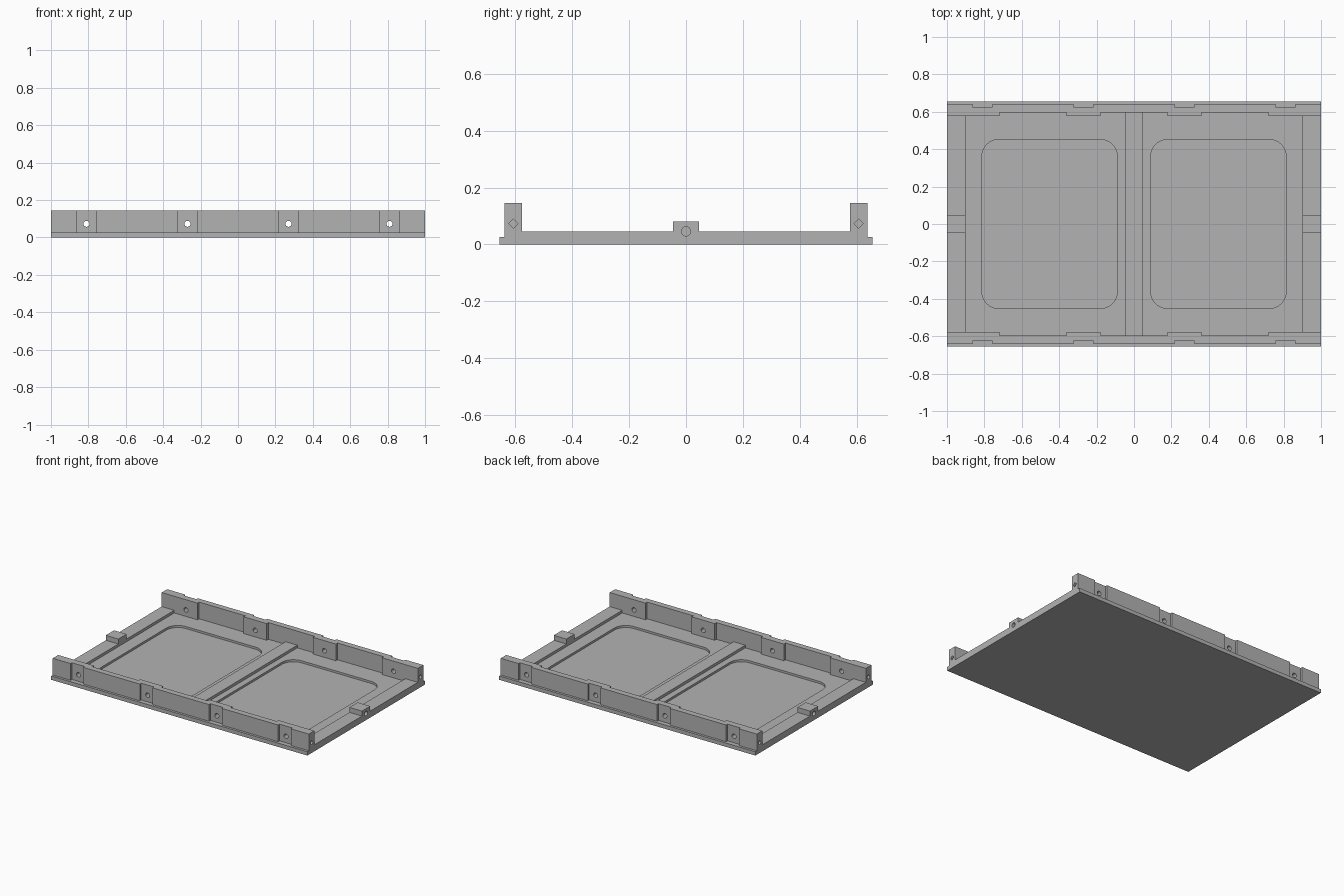
import bpy, bmesh, math
from mathutils import Matrix

if "Cube" in bpy.data.objects:
    bpy.data.objects.remove(bpy.data.objects["Cube"])

grey = bpy.data.materials.new("plain grey")
grey.diffuse_color = (0.45, 0.45, 0.45, 1)
grey.use_nodes = True
grey.node_tree.nodes["Principled BSDF"].inputs["Base Color"].default_value = grey.diffuse_color

FLOOR, LEDGE, TAB, WALL = 0.027, 0.046, 0.081, 0.145
HOLE_XS = (-0.81, -0.27, 0.27, 0.81)


def prism(name, outline, lo, hi, axis="Z"):
    """Extrude a 2D outline along Z (xy outline) or X (yz outline)."""
    bm = bmesh.new()
    if axis == "Z":
        verts = [bm.verts.new((a, b, lo)) for a, b in outline]
        step = (0, 0, hi - lo)
    else:
        verts = [bm.verts.new((lo, a, b)) for a, b in outline]
        step = (hi - lo, 0, 0)
    face = bm.faces.new(verts)
    new = bmesh.ops.extrude_face_region(bm, geom=[face])["geom"]
    bmesh.ops.translate(bm, vec=step, verts=[v for v in new if isinstance(v, bmesh.types.BMVert)])
    bmesh.ops.recalc_face_normals(bm, faces=bm.faces)
    return finish(name, bm)


def finish(name, bm):
    mesh = bpy.data.meshes.new(name)
    bm.to_mesh(mesh)
    bm.free()
    mesh.materials.append(grey)
    obj = bpy.data.objects.new(name, mesh)
    bpy.context.collection.objects.link(obj)
    return obj


def box(name, x0, x1, y0, y1, z0, z1):
    return prism(name, [(x0, y0), (x1, y0), (x1, y1), (x0, y1)], z0, z1)


def rod(name, center, axis, length, radius, sides):
    """Round or diamond cutter lying along X or Y."""
    bm = bmesh.new()
    bmesh.ops.create_cone(bm, cap_ends=True, segments=sides, radius1=radius, radius2=radius, depth=length)
    turn = Matrix.Rotation(math.pi / 2, 4, "Y" if axis == "X" else "X")
    bmesh.ops.transform(bm, matrix=Matrix.Translation(center) @ turn, verts=bm.verts)
    return finish(name, bm)


def cut(obj, cutter):
    """Subtract the cutter, then drop it."""
    mod = obj.modifiers.new("cut", "BOOLEAN")
    mod.operation, mod.solver, mod.object = "DIFFERENCE", "EXACT", cutter
    bpy.context.view_layer.objects.active = obj
    bpy.ops.object.modifier_apply(modifier=mod.name)
    bpy.data.objects.remove(cutter)


def rounded_rect(x0, x1, y0, y1, r, n=8):
    points = []
    corners = ((x1 - r, y1 - r), (x0 + r, y1 - r), (x0 + r, y0 + r), (x1 - r, y0 + r))
    for q, (cx, cy) in enumerate(corners):
        for i in range(n + 1):
            a = (q + i / n) * math.pi / 2
            points.append((cx + r * math.cos(a), cy + r * math.sin(a)))
    return points


# Base plate with two shallow rounded wells
base = box("base_plate", -1, 1, -0.655, 0.655, 0, FLOOR)
for x0, x1 in ((-0.813, -0.09), (0.09, 0.813)):
    cut(base, prism("well_cutter", rounded_rect(x0, x1, -0.452, 0.452, 0.09), 0.012, 0.1))

# Middle rib
box("middle_rib", -0.046, 0.046, -0.596, 0.596, FLOOR, LEDGE)

# End ledges, each with a drilled tab
ledge = [(-0.578, FLOOR), (0.578, FLOOR), (0.578, LEDGE), (0.046, LEDGE),
         (0.046, TAB), (-0.046, TAB), (-0.046, LEDGE), (-0.578, LEDGE)]
for s, side in ((-1, "left"), (1, "right")):
    end = prism(side + "_ledge", ledge, s * 0.902, s, "X")
    cut(end, rod("tab_hole", (s, 0, LEDGE), "X", 0.1, 0.016, 24))

# Side walls: notches outside, relieved panels inside
outer = [(-1, 0.638)]
for x in HOLE_XS:
    outer += [(x - 0.05, 0.638), (x - 0.05, 0.622), (x + 0.05, 0.622), (x + 0.05, 0.638)]
outer += [(1, 0.638)]
inner = [(1, 0.577)]
for x0, x1 in ((0.72, 0.36), (0.18, -0.18), (-0.36, -0.72)):
    inner += [(x0, 0.577), (x0, 0.596), (x1, 0.596), (x1, 0.577)]
inner += [(-1, 0.577)]
for s, side in ((-1, "front"), (1, "back")):
    wall = prism(side + "_wall", [(x, s * y) for x, y in outer + inner], FLOOR, WALL)
    for x in HOLE_XS:
        cut(wall, rod("wall_hole", (x, s * 0.61, 0.073), "Y", 0.2, 0.016, 24))
    for e in (-1, 1):
        cut(wall, rod("end_hole", (e, s * 0.607, 0.073), "X", 0.1, 0.016, 4))
